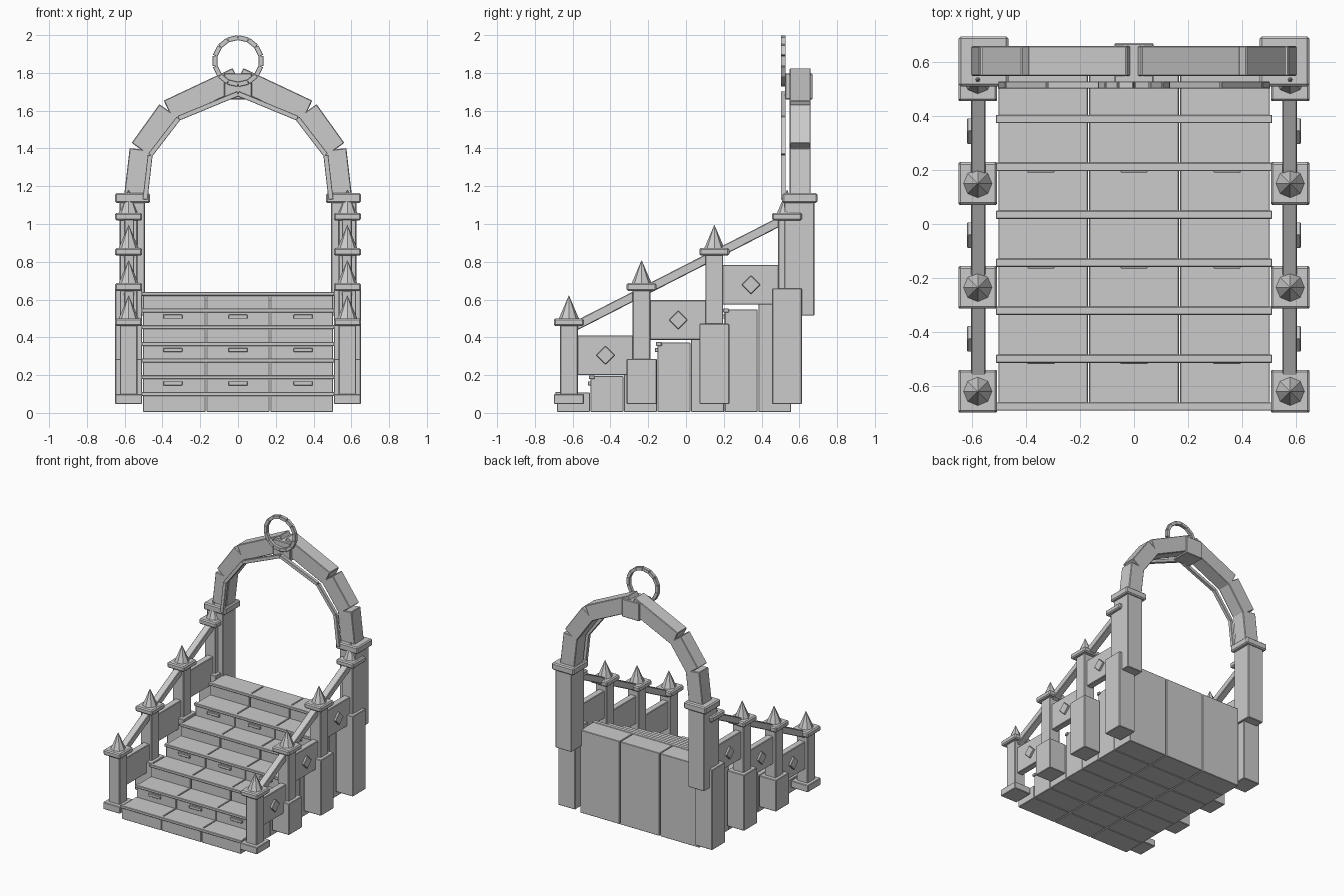
import bpy, bmesh, math
from mathutils import Vector, Matrix

if "Cube" in bpy.data.objects:
    bpy.data.objects.remove(bpy.data.objects["Cube"])


def make(name, bm, bevel=0.004):
    bmesh.ops.recalc_face_normals(bm, faces=bm.faces)
    me = bpy.data.meshes.new(name)
    bm.to_mesh(me)
    bm.free()
    ob = bpy.data.objects.new(name, me)
    bpy.context.collection.objects.link(ob)
    if bevel:
        m = ob.modifiers.new("edge_bevel", 'BEVEL')
        m.width, m.segments = bevel, 1
    return ob


def box(name, x, y, z, bevel=0.004):
    """Axis-aligned block from (min, max) ranges."""
    bm = bmesh.new()
    size = [abs(r[1] - r[0]) for r in (x, y, z)]
    mid = [(r[1] + r[0]) / 2 for r in (x, y, z)]
    bmesh.ops.create_cube(bm, size=1, matrix=Matrix.Translation(mid) @ Matrix.Diagonal((*size, 1)))
    return make(name, bm, bevel)


def beam(name, p, q, side, wide, thick, bevel=0.004):
    """Block running from p to q; 'wide' is measured along the side axis."""
    p, q, side = Vector(p), Vector(q), Vector(side)
    d = (q - p).normalized()
    rot = Matrix((d, side, d.cross(side))).transposed().to_4x4()
    bm = bmesh.new()
    bmesh.ops.create_cube(bm, size=1, matrix=Matrix.Translation((p + q) / 2) @ rot
                          @ Matrix.Diagonal(((q - p).length, wide, thick, 1)))
    return make(name, bm, bevel)


# Steps: seven rows of three blocks reaching the ground, each with a nosing
DEPTH, RISE = 0.1776, 0.0883
for i in range(7):
    front, top = -0.683 + DEPTH * i, 0.107 + RISE * i
    for c in (-1, 0, 1):
        x = c * 0.337
        box("step_block", (x - 0.166, x + 0.166), (front, front + DEPTH - 0.003), (0.005, top), 0.003)
        if i % 2:
            box("riser_tablet", (c * 0.345 - 0.05, c * 0.345 + 0.05),
                (front - 0.014, front + 0.005), (top - 0.05, top - 0.028), 0.002)
    box("step_nosing", (-0.512, 0.512), (front - 0.009, front + 0.022), (top - 0.017, top + 0.004), 0.003)

for s in (-1, 1):
    cx = s * 0.579
    for i in range(4):
        # Baluster post with pedestal, cap and pointed finial
        y, up = -0.62 + 0.385 * i, 0.1865 * i
        box("pedestal", (cx - 0.072, cx + 0.072), (y - 0.079, y + 0.079), (0.047, 0.1 + up))
        box("post", (cx - 0.046, cx + 0.046), (y - 0.047, y + 0.047), (0.09 + up, 0.47 + up))
        box("post_cap", (cx - 0.072, cx + 0.072), (y - 0.079, y + 0.079), (0.46 + up, 0.5 + up), 0.008)
        bm = bmesh.new()
        bmesh.ops.create_cone(bm, cap_ends=True, segments=8, radius1=0.054, radius2=0, depth=0.126,
                              matrix=Matrix.Translation((cx, y, 0.56 + up)))
        make("finial", bm, 0)
        # Side panel with a diamond on the outer face
        if i < 3:
            box("side_panel", (s * 0.552, s * 0.603), (y + 0.04, y + 0.345), (0.2 + up, 0.41 + up))
            yc, zc, h = y + 0.194, 0.305 + up, 0.035
            beam("panel_diamond", (s * 0.608, yc - h * 0.707, zc - h * 0.707),
                 (s * 0.608, yc + h * 0.707, zc + h * 0.707), (1, 0, 0), 0.02, 2 * h, 0.003)
    # Sloping handrail
    beam("handrail", (s * 0.577, -0.6, 0.452), (s * 0.577, 0.53, 1.03), (1, 0, 0), 0.053, 0.048)
    # Gate pillar
    box("gate_pillar", (s * 0.493, s * 0.627), (0.52, 0.68), (0.515, 1.13))
    box("gate_pillar_cap", (s * 0.466, s * 0.65), (0.51, 0.695), (1.11, 1.163), 0.008)
    # Heavy arch stones
    arch = [(0.546, 1.13), (0.515, 1.395), (0.368, 1.6), (0.003, 1.772)]
    for a, b in zip(arch, arch[1:]):
        beam("arch_stone", (s * a[0], 0.604, a[1]), (s * b[0], 0.604, b[1]), (0, 1, 0), 0.112, 0.118)
    # Thin inner arch trim
    trim = [(0.492, 1.13), (0.465, 1.365), (0.315, 1.56), (0, 1.69)]
    for a, b in zip(trim, trim[1:]):
        beam("arch_trim", (s * a[0], 0.515, a[1]), (s * b[0], 0.515, b[1]), (0, 1, 0), 0.026, 0.026, 0.002)

# Keystone
box("keystone", (-0.073, 0.073), (0.525, 0.67), (1.66, 1.797))

# Segmented ring on top
N, R, CZ = 14, 0.124, 1.863
for k in range(N):
    a0, a1 = (math.tau * (k + t) / N for t in (0, 1))
    beam("ring_segment", (R * math.sin(a0), 0.515, CZ + R * math.cos(a0)),
         (R * math.sin(a1), 0.515, CZ + R * math.cos(a1)), (0, 1, 0), 0.026, 0.026, 0.002)
